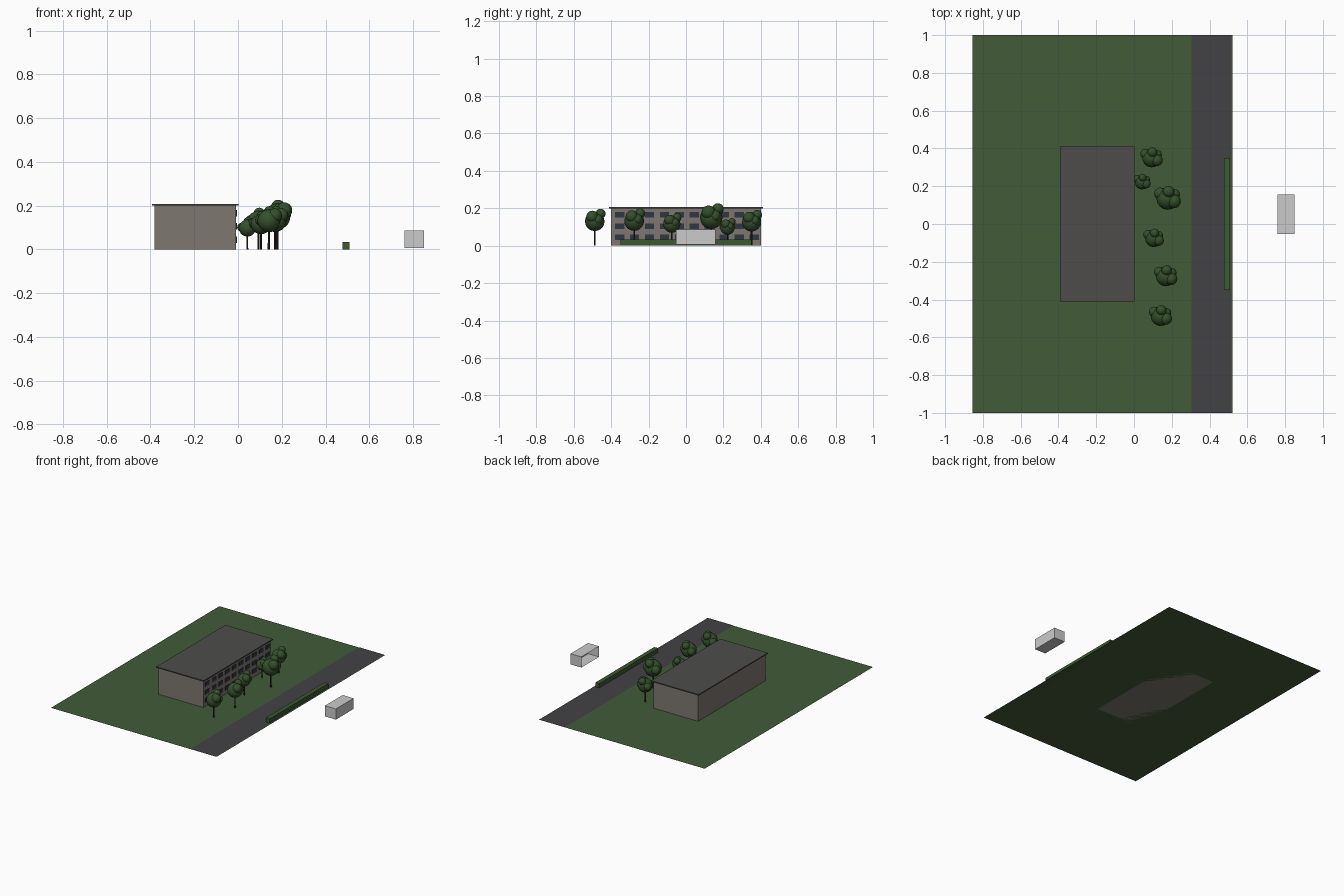
import bpy, bmesh
from mathutils import Matrix, Vector

if "Cube" in bpy.data.objects:
    bpy.data.objects.remove(bpy.data.objects["Cube"])


def material(name, r, g, b):
    m = bpy.data.materials.new(name)
    m.diffuse_color = (r, g, b, 1)
    m.use_nodes = True
    m.node_tree.nodes["Principled BSDF"].inputs["Base Color"].default_value = m.diffuse_color
    return m


GRASS = material("grass", 0.054, 0.105, 0.04)
ASPHALT = material("asphalt", 0.055, 0.055, 0.06)
WALL = material("wall", 0.21, 0.185, 0.165)
ROOF = material("roof", 0.075, 0.073, 0.07)
GLASS = material("window_glass", 0.03, 0.038, 0.055)
LEAF = material("leaf", 0.035, 0.08, 0.025)
BARK = material("bark", 0.03, 0.02, 0.015)
HEDGE = material("hedge_leaf", 0.045, 0.1, 0.03)


def finish(name, bm, mat=None):
    me = bpy.data.meshes.new(name)
    bm.to_mesh(me)
    bm.free()
    ob = bpy.data.objects.new(name, me)
    bpy.context.collection.objects.link(ob)
    if mat:
        me.materials.append(mat)
    return ob


def add_box(bm, lo, hi):
    lo, hi = Vector(lo), Vector(hi)
    mtx = Matrix.Translation((lo + hi) / 2) @ Matrix.Diagonal((*(hi - lo), 1))
    return bmesh.ops.create_cube(bm, size=1, matrix=mtx)["verts"]


def box(name, lo, hi, mat=None):
    bm = bmesh.new()
    add_box(bm, lo, hi)
    return finish(name, bm, mat)


def plane(name, x0, x1, z, mat):
    bm = bmesh.new()
    bm.faces.new([bm.verts.new(p) for p in
                  ((x0, -1, z), (x1, -1, z), (x1, 1, z), (x0, 1, z))])
    return finish(name, bm, mat)


# Ground and road
plane("lawn", -0.855, 0.522, 0.0, GRASS)
plane("road", 0.305, 0.515, 0.002, ASPHALT)

# Main building with overhanging roof slab
box("building_walls", (-0.381, -0.40, 0), (-0.008, 0.40, 0.20), WALL)
box("building_roof", (-0.392, -0.411, 0.20), (0.002, 0.411, 0.208), ROOF)

# Three rows of windows on the street side
bm = bmesh.new()
for z in (0.045, 0.105, 0.165):
    for i in range(10):
        y = -0.355 + 0.08 * i
        add_box(bm, (-0.012, y - 0.025, z - 0.015), (-0.005, y + 0.025, z + 0.015))
finish("windows", bm, GLASS)

# Hedge along the far edge of the road
box("hedge", (0.477, -0.35, 0), (0.509, 0.35, 0.034), HEDGE)

# Room across the street, open towards the building
bm = bmesh.new()
add_box(bm, (0.76, -0.053, 0.006), (0.851, 0.157, 0.086))
bm.normal_update()
opening = [f for f in bm.faces if f.normal.x < -0.9]
bmesh.ops.delete(bm, geom=opening, context="FACES_ONLY")
finish("open_room", bm)

# Crown lobes: offset from the trunk foot and radius, for a full-size tree
LOBES = [((0, 0, 0.150), 0.060),
         ((-0.040, 0.026, 0.155), 0.032),
         ((0.032, -0.015, 0.178), 0.037),
         ((0.004, 0.036, 0.196), 0.031),
         ((0.034, 0.020, 0.160), 0.030)]


def tree(n, x, y, s):
    foot = Vector((x, y, 0))
    bm = bmesh.new()
    h = 0.13 * s
    bmesh.ops.create_cone(bm, cap_ends=True, segments=8, radius1=0.006 * s,
                          radius2=0.005 * s, depth=h,
                          matrix=Matrix.Translation(foot + Vector((0, 0, h / 2))))
    finish(f"tree_trunk_{n}", bm, BARK)
    bm = bmesh.new()
    for off, r in LOBES:
        bmesh.ops.create_uvsphere(bm, u_segments=16, v_segments=10, radius=r * s,
                                  matrix=Matrix.Translation(foot + Vector(off) * s))
    for f in bm.faces:
        f.smooth = True
    finish(f"tree_crown_{n}", bm, LEAF)


# Row of trees between building and road
for n, t in enumerate([(0.094, 0.35, 0.84), (0.043, 0.222, 0.65),
                       (0.179, 0.135, 1.0), (0.105, -0.076, 0.77),
                       (0.169, -0.277, 0.88), (0.141, -0.488, 0.87)], 1):
    tree(n, *t)
